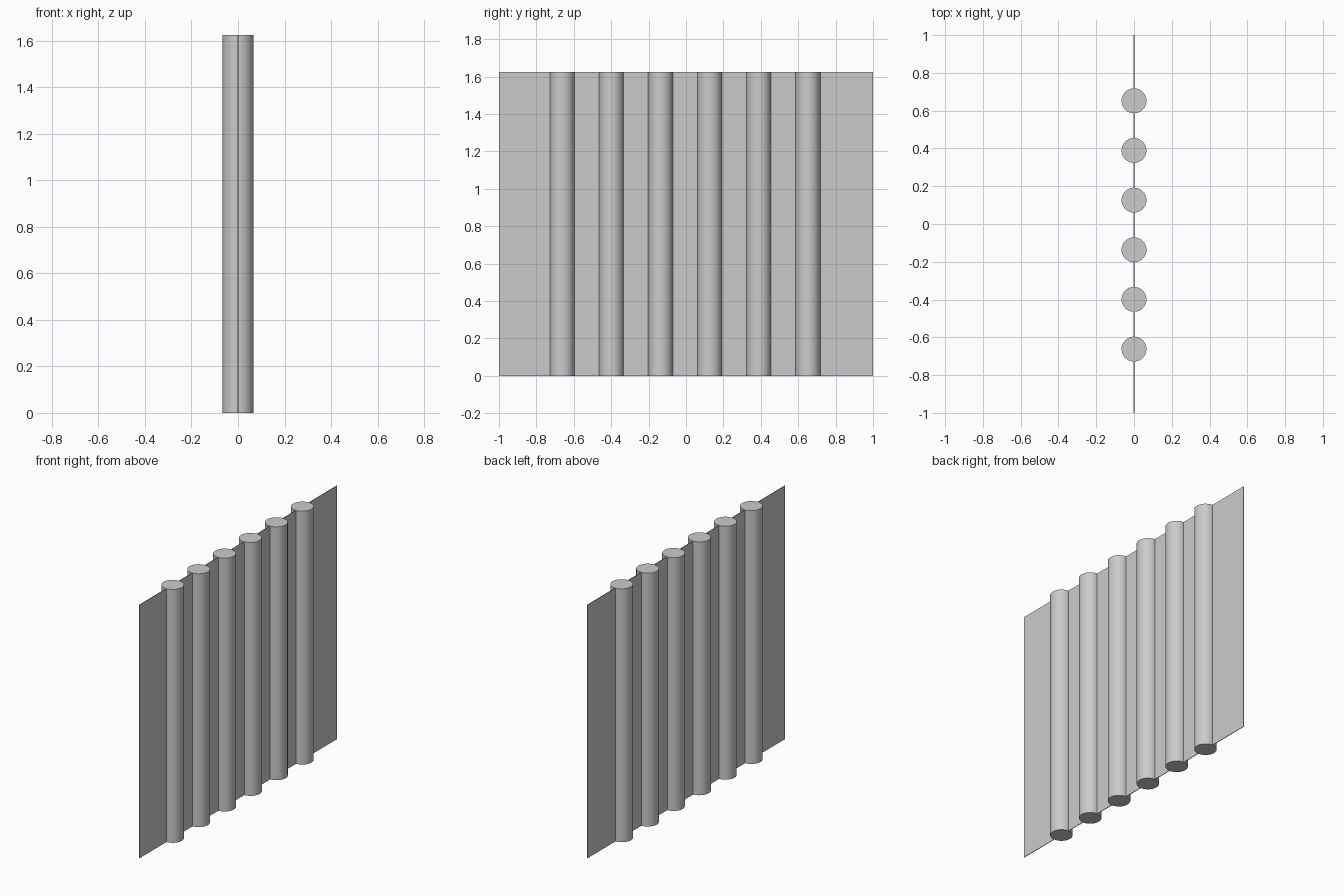
import bpy
import math

cube = bpy.data.objects.get("Cube")
if cube:
    bpy.data.objects.remove(cube, do_unlink=True)

HEIGHT = 1.625
RADIUS = 0.066
COUNT = 6
FIRST_Y, LAST_Y = -0.662, 0.652

grey = bpy.data.materials.new("light grey")
grey.use_nodes = True
colour = (0.6, 0.6, 0.6, 1)
grey.diffuse_color = colour
grey.node_tree.nodes["Principled BSDF"].inputs["Base Color"].default_value = colour


def finish(name):
    obj = bpy.context.object
    obj.name = name
    obj.data.materials.append(grey)
    return obj


# Thin upright panel
bpy.ops.mesh.primitive_cube_add(size=1, location=(0, 0, HEIGHT / 2))
panel = finish("panel")
panel.scale = (0.004, 2, HEIGHT)
bpy.ops.object.transform_apply(location=False, rotation=False, scale=True)

# Evenly spaced round posts running the full height of the panel
for i in range(COUNT):
    y = FIRST_Y + (LAST_Y - FIRST_Y) * i / (COUNT - 1)
    bpy.ops.mesh.primitive_cylinder_add(
        vertices=32, radius=RADIUS, depth=HEIGHT, location=(0, y, HEIGHT / 2))
    finish(f"post_{i + 1}")
    bpy.ops.object.shade_smooth_by_angle(angle=math.radians(30))
